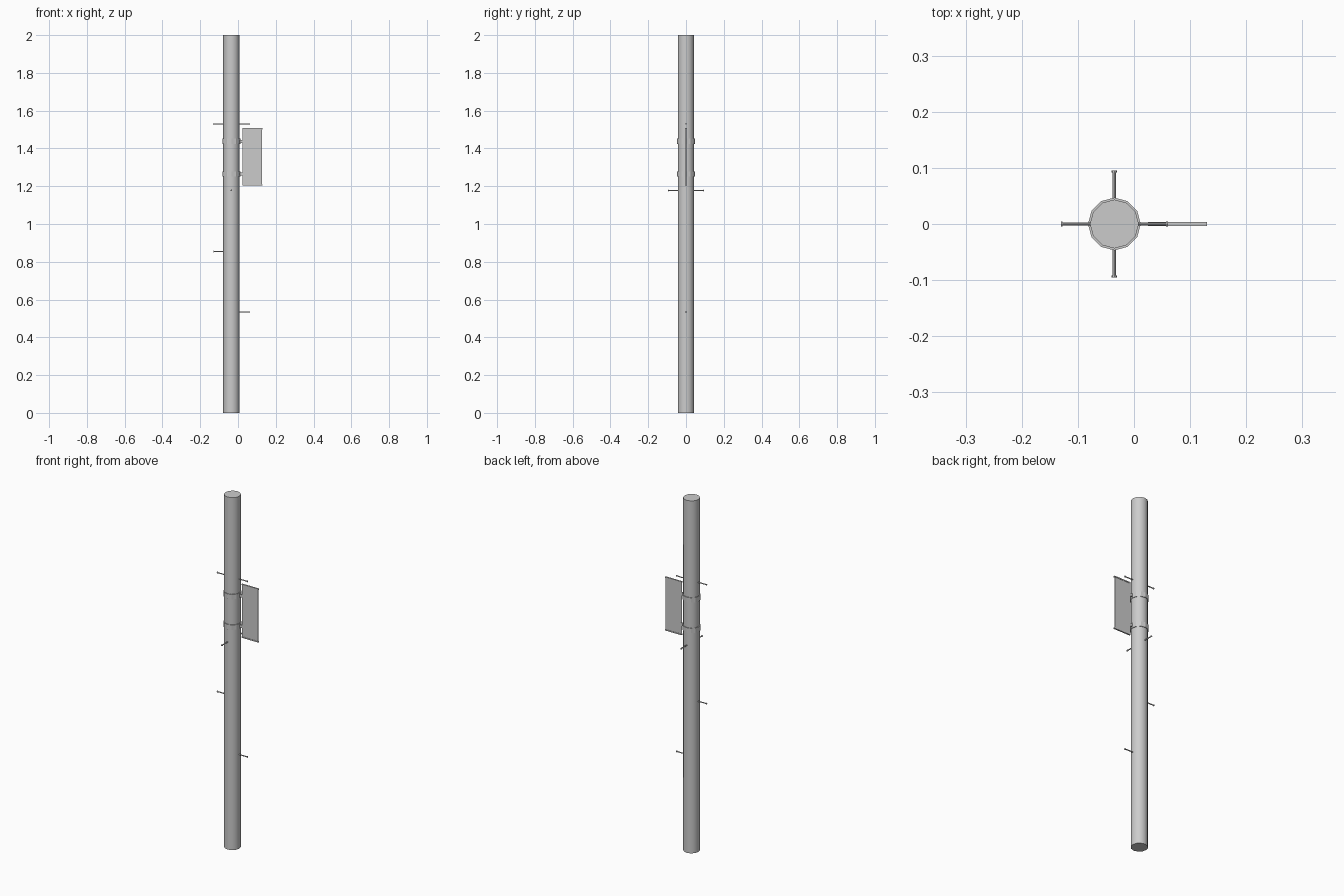
import bpy, math
from mathutils import Vector

if "Cube" in bpy.data.objects:
    bpy.data.objects.remove(bpy.data.objects["Cube"])

CX = -0.035          # pole axis
R = 0.0435           # pole radius


def cyl(name, p0, p1, r, n):
    p0, p1 = Vector(p0), Vector(p1)
    d = p1 - p0
    bpy.ops.mesh.primitive_cylinder_add(vertices=n, radius=r, depth=d.length, location=(p0 + p1) / 2)
    o = bpy.context.object
    o.name = name
    o.rotation_euler = d.to_track_quat('Z', 'Y').to_euler()
    bpy.ops.object.shade_smooth_by_angle(angle=math.radians(40))
    return o


def box(name, lo, hi):
    lo, hi = Vector(lo), Vector(hi)
    bpy.ops.mesh.primitive_cube_add(size=1, location=(lo + hi) / 2)
    o = bpy.context.object
    o.name = name
    o.scale = hi - lo
    return o


# Pole
pole = cyl("pole", (CX, 0, 0), (CX, 0, 2), R, 12)
pole.rotation_euler.z = math.radians(90)

# Climbing pegs: thin rod with a small end head
for i, (dx, dy, z) in enumerate([(-1, 0, 1.53), (1, 0, 1.53), (0, 1, 1.178),
                                 (0, -1, 1.178), (-1, 0, 0.855), (1, 0, 0.534)]):
    c, d = Vector((CX, 0, z)), Vector((dx, dy, 0))
    cyl(f"peg_{i}", c + d * 0.038, c + d * 0.093, 0.003, 8)
    cyl(f"peg_head_{i}", c + d * 0.092, c + d * 0.0955, 0.0047, 8)

# Clamp bands and bracket arms
for z in (1.265, 1.438):
    n = 12
    prof = [(R - 0.001, -0.014), (R + 0.0035, -0.014), (R + 0.0035, 0.014), (R - 0.001, 0.014)]
    verts = [(CX + r * math.cos(math.tau * i / n), r * math.sin(math.tau * i / n), z + h)
             for i in range(n) for r, h in prof]
    faces = [(i * 4 + j, (i + 1) % n * 4 + j, (i + 1) % n * 4 + (j + 1) % 4, i * 4 + (j + 1) % 4)
             for i in range(n) for j in range(4)]
    me = bpy.data.meshes.new("clamp_band")
    me.from_pydata(verts, [], faces)
    band = bpy.data.objects.new("clamp_band", me)
    bpy.context.collection.objects.link(band)
    box("bracket_arm", (0.008, -0.003, z - 0.008), (0.028, 0.003, z + 0.008))

# Sign panel with folded top and bottom rims
box("sign_panel", (0.025, -0.002, 1.206), (0.126, 0.002, 1.504))
for z in (1.203, 1.501):
    box("sign_rim", (0.025, -0.004, z), (0.13, 0.004, z + 0.006))
